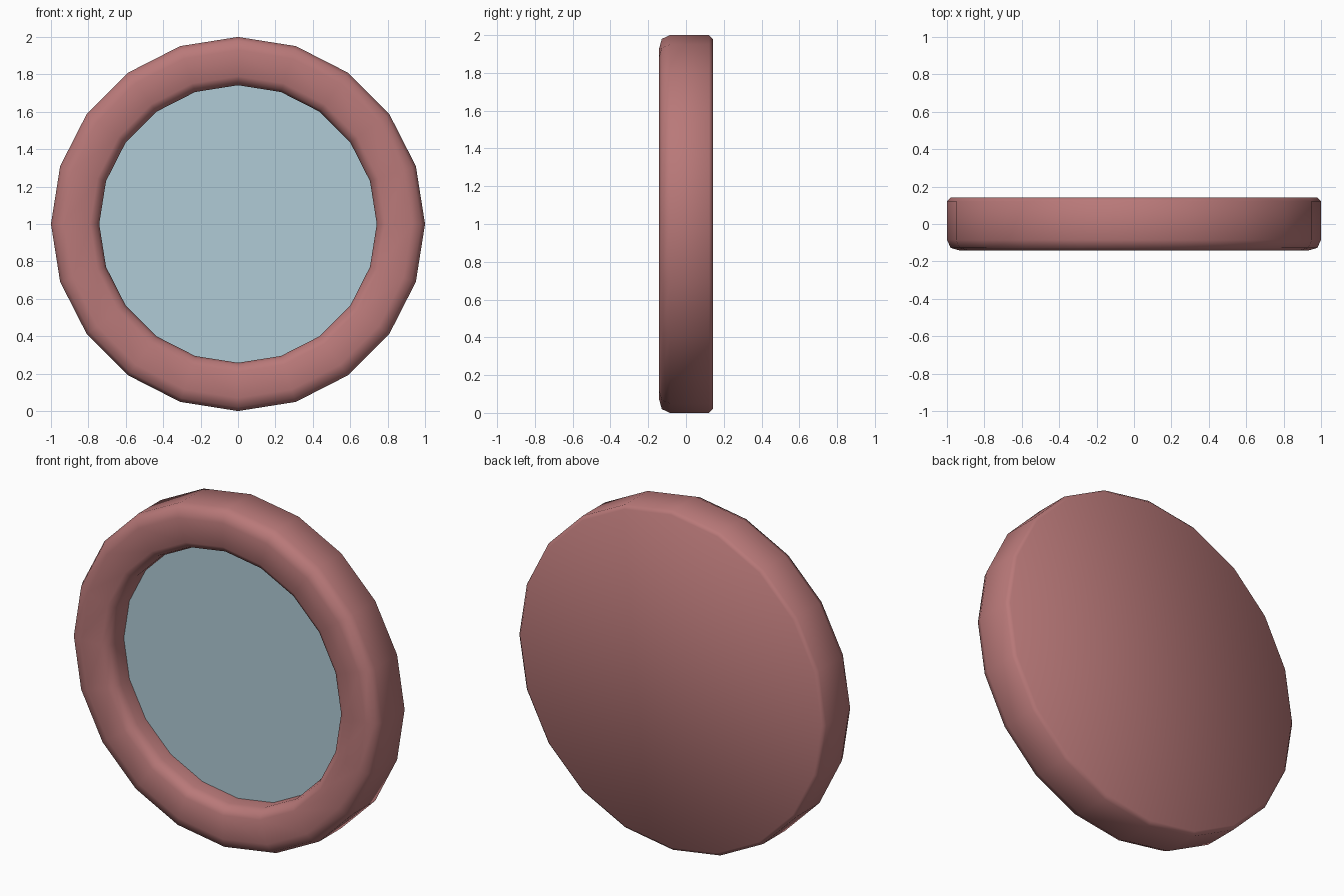
import bpy, bmesh, math

if "Cube" in bpy.data.objects:
    bpy.data.objects.remove(bpy.data.objects["Cube"])

SIDES = 20

def material(name, rgb):
    m = bpy.data.materials.new(name)
    m.diffuse_color = (*rgb, 1)
    m.use_nodes = True
    m.node_tree.nodes["Principled BSDF"].inputs["Base Color"].default_value = m.diffuse_color
    return m

def lathe(name, profile, mat, cap_first=False, cap_last=False):
    """Spin (radius, y) points around the y axis at z = 1."""
    bm = bmesh.new()
    rings = []
    for r, y in profile:
        rings.append([bm.verts.new((r * math.cos(2 * math.pi * i / SIDES), y,
                                    1 + r * math.sin(2 * math.pi * i / SIDES)))
                      for i in range(SIDES)])
    for a, b in zip(rings, rings[1:]):
        for i in range(SIDES):
            j = (i + 1) % SIDES
            bm.faces.new((a[i], a[j], b[j], b[i]))
    if cap_first:
        bm.faces.new(rings[0])
    if cap_last:
        bm.faces.new(rings[-1][::-1])
    if len(profile) > 1:
        bmesh.ops.recalc_face_normals(bm, faces=bm.faces)
    else:
        # a single pane faces the front
        bm.normal_update()
        for f in bm.faces:
            if f.normal.y > 0:
                f.normal_flip()
    me = bpy.data.meshes.new(name)
    bm.to_mesh(me)
    bm.free()
    me.materials.append(mat)
    ob = bpy.data.objects.new(name, me)
    bpy.context.collection.objects.link(ob)
    bpy.ops.object.select_all(action='DESELECT')
    ob.select_set(True)
    bpy.context.view_layer.objects.active = ob
    bpy.ops.object.shade_smooth_by_angle(angle=math.radians(65))
    return ob

frame_red = material("dusty_red", (0.485, 0.190, 0.190))
glass_blue = material("pale_blue_glass", (0.435, 0.595, 0.67))

# Frame: recess wall, rounded front rim, straight side, small back bevel, flat back
lathe("round_frame", [(0.745, 0.004), (0.742, -0.08), (0.755, -0.118), (0.79, -0.142),
                      (0.93, -0.142), (0.98, -0.128), (1.0, -0.085),
                      (1.0, 0.122), (0.98, 0.142)], frame_red, cap_first=True, cap_last=True)

# Window pane, just in front of the recess floor
lathe("window_pane", [(0.744, 0.0)], glass_blue, cap_first=True)
